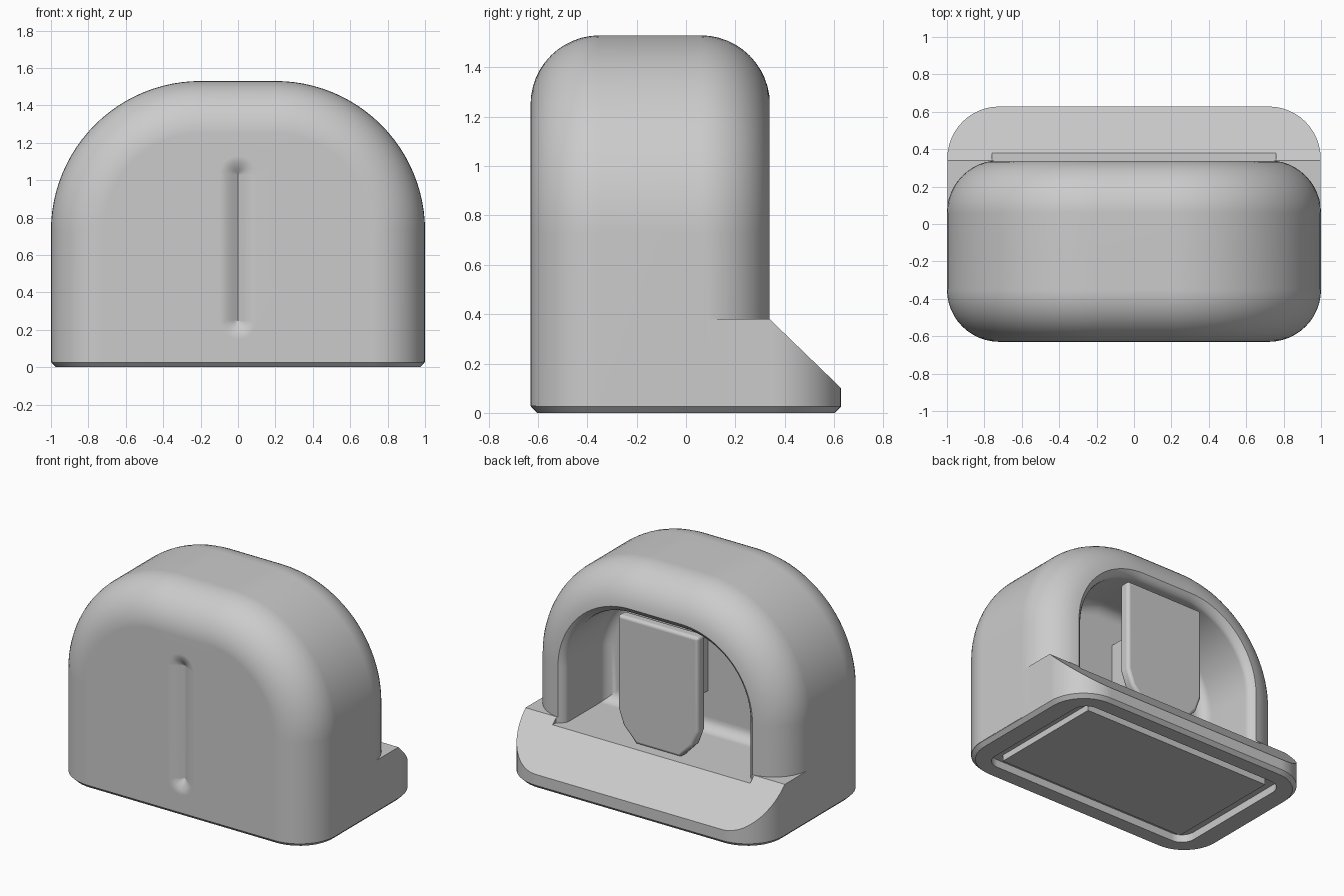
import bpy, bmesh, math
from mathutils import Vector

if "Cube" in bpy.data.objects:
    bpy.data.objects.remove(bpy.data.objects["Cube"])

grey = bpy.data.materials.new("light_grey")
grey.diffuse_color = (0.6, 0.6, 0.6, 1)
grey.use_nodes = True
grey.node_tree.nodes["Principled BSDF"].inputs["Base Color"].default_value = grey.diffuse_color


def loft(name, rings):
    """Skin a stack of equal-length closed rings and cap both ends."""
    bm = bmesh.new()
    rows = [[bm.verts.new(p) for p in ring] for ring in rings]
    n = len(rows[0])
    for a, b in zip(rows, rows[1:]):
        for i in range(n):
            j = (i + 1) % n
            bm.faces.new((a[i], a[j], b[j], b[i]))
    bm.faces.new(rows[0])
    bm.faces.new(rows[-1])
    bmesh.ops.recalc_face_normals(bm, faces=bm.faces)
    me = bpy.data.meshes.new(name)
    bm.to_mesh(me)
    bm.free()
    ob = bpy.data.objects.new(name, me)
    bpy.context.collection.objects.link(ob)
    me.materials.append(grey)
    return ob


def arch(inset, y, z0, seg=24):
    """Arch outline in xz, offset inwards by inset."""
    r = 0.8 - inset
    pts = [(-1 + inset, y, z0), (1 - inset, y, z0)]
    for sign, start in ((1, 0), (-1, 90)):
        for k in range(seg + 1):
            a = math.radians(start + 90 * k / seg)
            pts.append((sign * 0.2 + r * math.cos(a), y, 0.73 + r * math.sin(a)))
    return pts


def rounded_rect(hx, hy, r, z, seg=12):
    pts = []
    for q, (sx, sy) in enumerate(((1, 1), (-1, 1), (-1, -1), (1, -1))):
        for k in range(seg + 1):
            a = math.radians(90 * (q + k / seg))
            pts.append((sx * (hx - r) + r * math.cos(a),
                        sy * (hy - r) + r * math.sin(a), z))
    return pts


def boolean(ob, other, op):
    m = ob.modifiers.new(op.lower(), 'BOOLEAN')
    m.object, m.operation, m.solver = other, op, 'EXACT'
    bpy.context.view_layer.objects.active = ob
    bpy.ops.object.modifier_apply(modifier=m.name)
    bpy.data.objects.remove(other)


def smooth(ob, angle=30):
    bpy.ops.object.select_all(action='DESELECT')
    ob.select_set(True)
    bpy.context.view_layer.objects.active = ob
    bpy.ops.object.shade_smooth_by_angle(angle=math.radians(angle))
    w = ob.modifiers.new("weighted", 'WEIGHTED_NORMAL')
    w.keep_sharp = True


# Arched housing with rounded front and back edges
R, FRONT, BACK, N = 0.28, -0.63, 0.34, 12
steps = [math.radians(90 * k / N) for k in range(N + 1)]
rings = [arch(R * (1 - math.sin(a)), FRONT + R * (1 - math.cos(a)), 0.027) for a in steps]
rings += [arch(R * (1 - math.sin(a)), BACK - R * (1 - math.cos(a)), 0.027) for a in reversed(steps)]
housing = loft("housing", rings)

# Foot with chamfered bottom and sloping back
foot = loft("foot", [rounded_rect(0.973, 0.603, 0.255, 0),
                     rounded_rect(0.998, 0.628, 0.278, 0.025),
                     rounded_rect(0.998, 0.628, 0.278, 0.38)])
bm = bmesh.new()
bm.from_mesh(foot.data)
cut = bmesh.ops.bisect_plane(bm, geom=bm.verts[:] + bm.edges[:] + bm.faces[:],
                             plane_co=Vector((0, 0.34, 0.379)),
                             plane_no=Vector((0, 0.28, 0.29)), clear_outer=True)
bmesh.ops.holes_fill(bm, edges=[e for e in bm.edges if e.is_boundary], sides=0)
bmesh.ops.recalc_face_normals(bm, faces=bm.faces)
bm.to_mesh(foot.data)
bm.free()
boolean(housing, foot, 'UNION')

# Open cavity in the back, filleted inside, flared at the rim
FLOOR, WALL, F = 0.34, -0.14, 0.08
cav = []
for k in range(7):
    a = math.radians(15 * k)
    d = F * (1 - math.sin(a))
    cav.append(arch(0.295 + d, WALL + F * (1 - math.cos(a)), FLOOR + d))
cav += [arch(0.295, 0.28, FLOOR), arch(0.288, 0.305, FLOOR),
        arch(0.27, 0.325, FLOOR), arch(0.24, 0.345, FLOOR), arch(0.24, 0.8, FLOOR)]
boolean(housing, loft("cavity_cutter", cav), 'DIFFERENCE')

# Soft vertical groove in the front
def slot(r, y, seg=10):
    pts = []
    for zc, start in ((1.03, 0), (0.25, 180)):
        for k in range(seg + 1):
            a = math.radians(start + 180 * k / seg)
            pts.append((r * math.cos(a), y, zc + r * math.sin(a)))
    return pts

boolean(housing, loft("groove_cutter", [slot(0.14, FRONT - 0.012), slot(0.1, FRONT),
                                        slot(0.06, FRONT + 0.012), slot(0.03, FRONT + 0.03),
                                        slot(0.001, FRONT + 0.05)]), 'DIFFERENCE')

# Recess under the foot
boolean(housing, loft("recess_cutter", [rounded_rect(0.84, 0.5, 0.1, -0.1),
                                        rounded_rect(0.84, 0.5, 0.1, 0.055)]), 'DIFFERENCE')
smooth(housing)

# Raised panel inside the recess
def rect(hx, hy, z):
    return [(-hx, -hy, z), (hx, -hy, z), (hx, hy, z), (-hx, hy, z)]

loft("bottom_panel", [rect(0.75, 0.43, 0.01), rect(0.75, 0.43, 0.07)])

# Hanging tab with tapered lower corners, and its hidden stem
half = [(0.17, 0.335), (0.27, 0.44), (0.31, 0.55), (0.31, 1.2)]
outline = half + [(-x, z) for x, z in reversed(half)]
tab = loft("tab", [[(x, y, z) for x, z in outline] for y in (0.23, 0.31)])
b = tab.modifiers.new("bevel", 'BEVEL')
b.width, b.segments, b.limit_method = 0.02, 3, 'ANGLE'
b.angle_limit = math.radians(50)
smooth(tab)
loft("tab_stem", [[(x, y, z) for x, z in ((-0.07, 0.6), (0.07, 0.6), (0.07, 1.0), (-0.07, 1.0))]
                  for y in (-0.16, 0.24)])
